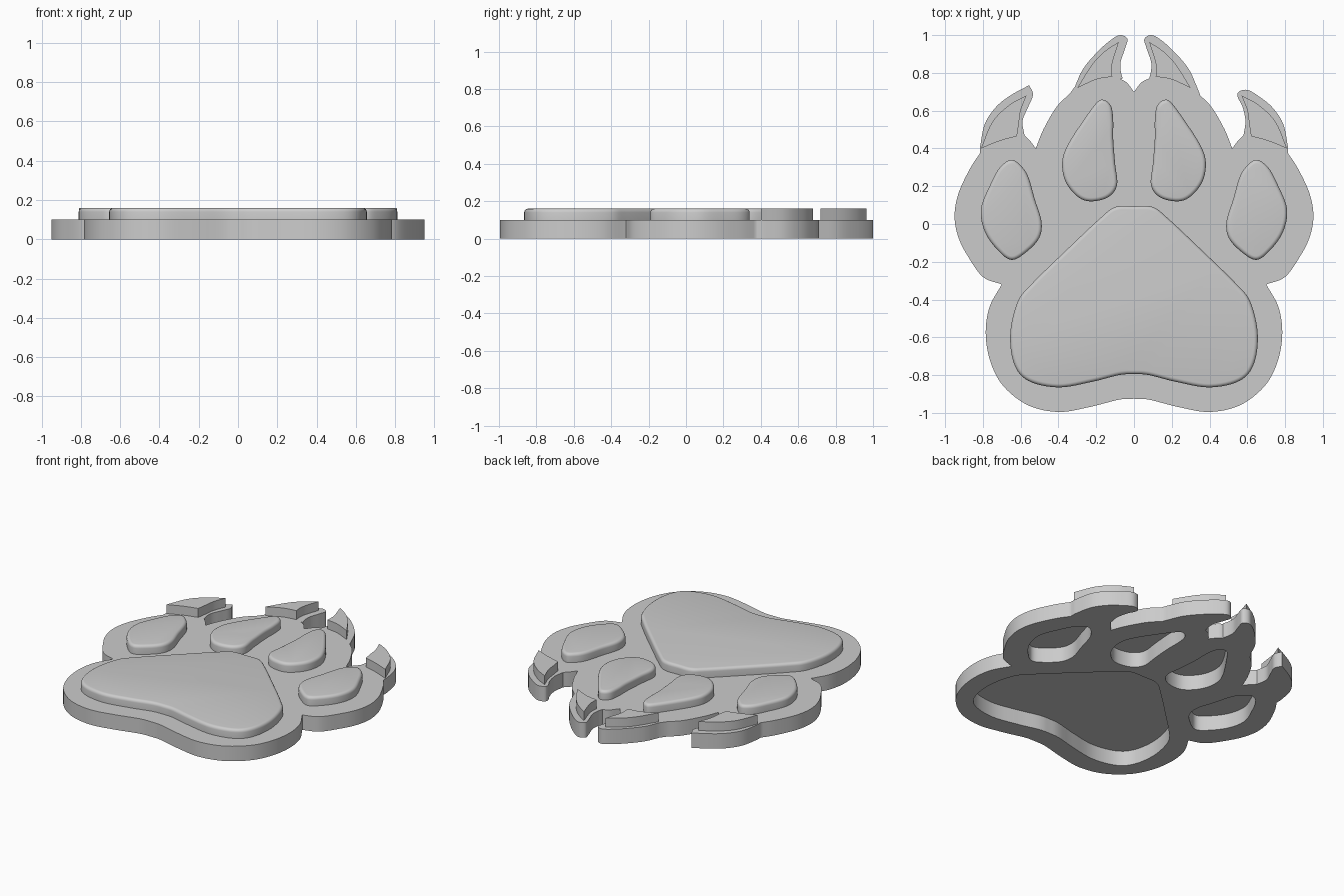
import bpy
import bmesh
from mathutils import Vector

BASE_TOP, PAD_TOP = 0.10, 0.16

default_cube = bpy.data.objects.get("Cube")
if default_cube:
    bpy.data.objects.remove(default_cube, do_unlink=True)

grey = bpy.data.materials.new("plain grey")
grey.use_nodes = True
grey.diffuse_color = (0.6, 0.6, 0.6, 1)
grey.node_tree.nodes["Principled BSDF"].inputs["Base Color"].default_value = grey.diffuse_color


def smooth_path(points, closed=False, steps=6):
    """Smooth curve through points given in hundredths; an open path drops its last point."""
    pts = [Vector(p) / 100 for p in points]
    count = len(pts)
    if closed:
        pts = [pts[-1]] + pts + pts[:2]
    else:
        pts = [2 * pts[0] - pts[1]] + pts + [2 * pts[-1] - pts[-2]]
        count -= 1
    path = []
    for i in range(count):
        a, b, c, d = pts[i:i + 4]
        for s in range(steps):
            t = s / steps
            path.append(0.5 * (2 * b + (c - a) * t + (2 * a - 5 * b + 4 * c - d) * t ** 2
                               + (3 * b - a - 3 * c + d) * t ** 3))
    return path


def joined(segments):
    """Chain smooth segments that meet at sharp corners."""
    return [p for seg in segments for p in smooth_path(seg)]


def mirror(points, shift=0):
    """Mirror to the other side, in reverse order to keep the chain running."""
    return [(shift - x, y) for x, y in reversed(points)]


def finish(obj):
    """Give the part its colour and smooth shading with sharp edges kept."""
    obj.data.materials.clear()
    obj.data.materials.append(grey)
    bpy.ops.object.select_all(action='DESELECT')
    obj.select_set(True)
    bpy.context.view_layer.objects.active = obj
    bpy.ops.object.shade_smooth_by_angle(angle=0.6)


def raised_part(name, path, bevel=0.0):
    """Flat plate on top of the base, optionally with a rounded upper rim."""
    bm = bmesh.new()
    face = bm.faces.new([bm.verts.new((p.x, p.y, BASE_TOP)) for p in path])
    bottom = bm.faces.new([bm.verts.new(v.co) for v in reversed(face.verts)])
    bmesh.ops.remove_doubles(bm, verts=bm.verts, dist=0)
    bm.clear()
    low = bm.faces.new([bm.verts.new((p.x, p.y, BASE_TOP)) for p in path])
    top = bmesh.ops.extrude_face_region(bm, geom=[low], use_keep_orig=True)["geom"]
    for v in top:
        if isinstance(v, bmesh.types.BMVert):
            v.co.z = PAD_TOP
    bmesh.ops.recalc_face_normals(bm, faces=bm.faces)
    if bevel:
        rim = [e for e in bm.edges if all(v.co.z > BASE_TOP + 0.01 for v in e.verts)]
        bmesh.ops.bevel(bm, geom=rim, offset=bevel, segments=4, profile=0.5, affect='EDGES')
    mesh = bpy.data.meshes.new(name)
    bm.to_mesh(mesh)
    bm.free()
    obj = bpy.data.objects.new(name, mesh)
    bpy.context.collection.objects.link(obj)
    finish(obj)


# Base outline, left half: heel, outer toe, outer claw, valley, middle claw, notch
heel = [(0, -92.5), (8, -93), (24, -97), (40, -99.5), (56, -96), (69, -86),
        (76, -73), (78.5, -58), (76.5, -44), (70, -32)]
outer_toe = [(70, -32), (80, -28), (88, -17), (93, -7), (95, 4), (93, 16), (87, 29), (81.5, 37.5)]
toe_step = [(81.5, 37.5), (81.5, 41)]
claw_back = [(81.5, 41), (79, 53), (73, 62), (65.5, 68)]
round_tip = claw_back + [(60, 71), (55.5, 70), (55, 67), (57.5, 62), (59, 54.5), (58, 47)]
sharp_tip = [claw_back + [(55.5, 73.5)],
             [(55.5, 73.5), (53.5, 68.5), (56, 62), (59, 54.5), (58, 47)]]
valley = [(58, 47), (55, 44), (52, 40)]
toe_side = [(52, 40), (48, 50), (41, 62), (34, 69)]
middle_claw = [(34, 71), (29, 82), (21, 91.5), (13.5, 98), (9, 100), (5.5, 98),
               (6.5, 93.5), (9, 86), (9, 81), (8, 77)]
notch = [(8, 77), (4, 75), (0, 70)]

left_half = [heel, outer_toe, toe_step, round_tip, valley, toe_side, middle_claw, notch]
right_half = [heel, outer_toe, toe_step, *sharp_tip, valley, toe_side, middle_claw, notch]
right_half = [mirror(s, 2 if s is middle_claw else 0) for s in reversed(right_half)]
outline = joined(left_half + right_half)

# Pad outlines
half_pad = [(0, 9.5), (10, 9), (18, 3), (35, -13), (53.5, -31), (61.5, -41), (65.5, -58),
            (63.5, -74), (56, -83), (40, -86.5), (22, -83.5), (8, -80)]
main_pad = half_pad + [(0, -79.5)] + mirror(half_pad[1:])
middle_pad = [(15.5, 65.5), (19.5, 64.5), (27, 54.5), (35, 42), (38, 33), (36.5, 23), (30.5, 15),
              (23.5, 12), (14, 14), (9, 20.5), (10, 32), (11, 45), (11, 54.5), (12, 62)]
outer_pad = [(65, 34), (71, 30), (76, 21), (81, 8), (79, -4), (72, -14), (64.5, -19),
             (56, -14), (50, -7), (49, 1.5), (52.5, 13), (56, 25), (60, 31)]
pads = {"main_pad": main_pad,
        "left_middle_toe_pad": middle_pad, "right_middle_toe_pad": mirror(middle_pad),
        "left_outer_toe_pad": outer_pad, "right_outer_toe_pad": mirror(outer_pad)}
pads = {name: smooth_path(points, closed=True) for name, points in pads.items()}

# Base plate, open beneath every pad
curve = bpy.data.curves.new("base_plate", 'CURVE')
curve.dimensions = '2D'
curve.fill_mode = 'BOTH'
curve.extrude = BASE_TOP / 2
for path in [outline, *pads.values()]:
    spline = curve.splines.new('POLY')
    spline.points.add(len(path) - 1)
    for point, p in zip(spline.points, path):
        point.co = (p.x, p.y, 0, 1)
    spline.use_cyclic_u = True
base = bpy.data.objects.new("base_plate", curve)
bpy.context.collection.objects.link(base)
base.location.z = BASE_TOP / 2
bpy.ops.object.select_all(action='DESELECT')
base.select_set(True)
bpy.context.view_layer.objects.active = base
bpy.ops.object.convert(target='MESH')
base = bpy.context.object
bm = bmesh.new()
bm.from_mesh(base.data)
bmesh.ops.remove_doubles(bm, verts=bm.verts, dist=0.0001)
bmesh.ops.recalc_face_normals(bm, faces=bm.faces)
bm.to_mesh(base.data)
bm.free()
finish(base)

# Raised pads with rounded rims
for name, path in pads.items():
    raised_part(name, path, bevel=0.02)

# Raised claws: back edge, root edge, inner edge
outer_claw = [[(57, 68), (66, 63), (75, 54), (81, 40)],
              [(81, 40), (71, 44), (62, 46.5)],
              [(62, 46.5), (61, 53), (60, 60), (57, 68)]]
inner_claw = [[(8, 96.5), (16, 91), (22.5, 84), (30, 72)],
              [(30, 72), (20, 76.5), (11.5, 78)],
              [(11.5, 78), (11.5, 85), (8, 96.5)]]
for name, claw in {"outer_claw": outer_claw, "middle_claw": inner_claw}.items():
    raised_part("left_" + name, joined(claw))
    raised_part("right_" + name, joined([mirror(s) for s in reversed(claw)]))
